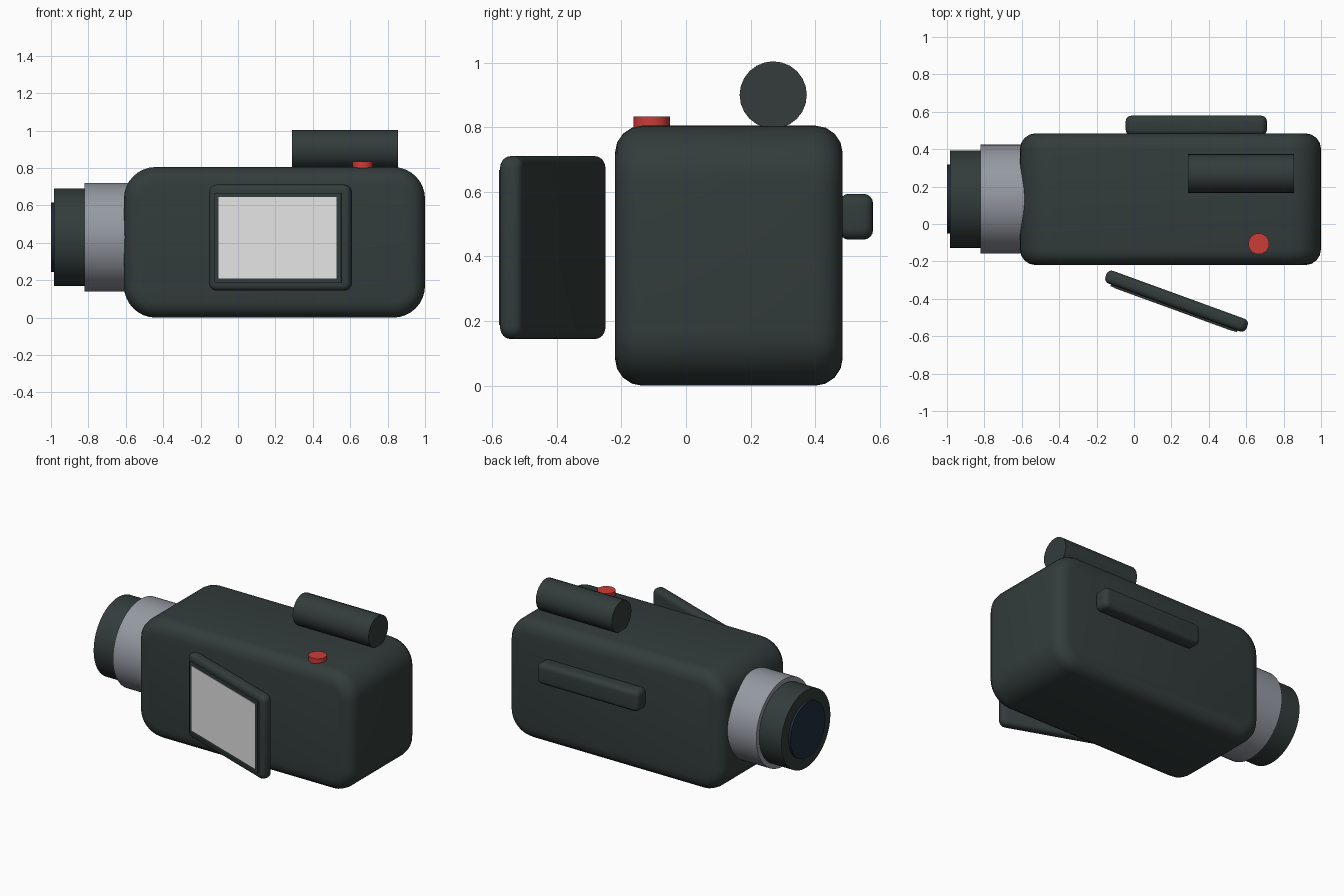
import bpy, bmesh, math
from mathutils import Matrix, Vector

if "Cube" in bpy.data.objects:
    bpy.data.objects.remove(bpy.data.objects["Cube"])


def material(name, rgb):
    m = bpy.data.materials.new(name)
    m.diffuse_color = (*rgb, 1.0)
    m.use_nodes = True
    m.node_tree.nodes["Principled BSDF"].inputs["Base Color"].default_value = m.diffuse_color
    return m


BLACK = material("dark casing", (0.033, 0.046, 0.044))
SILVER = material("silver ring", (0.30, 0.32, 0.36))
RED = material("red button", (0.60, 0.045, 0.037))
GLASS = material("lens glass", (0.014, 0.026, 0.050))
GREY = material("screen grey", (0.78, 0.78, 0.78))


def finish(name, bm, mat, matrix=Matrix()):
    bmesh.ops.recalc_face_normals(bm, faces=bm.faces[:])
    me = bpy.data.meshes.new(name)
    bm.to_mesh(me)
    bm.free()
    me.transform(matrix)
    me.materials.append(mat)
    ob = bpy.data.objects.new(name, me)
    bpy.context.collection.objects.link(ob)
    bpy.ops.object.select_all(action='DESELECT')
    ob.select_set(True)
    bpy.context.view_layer.objects.active = ob
    bpy.ops.object.shade_smooth_by_angle(angle=math.radians(35))
    return ob


def box(name, size, center, mat, corner=0.0, rim=0.0, segs=(8, 4), angle=0.0):
    """Box whose outline (seen along y) has rounded corners, then rounded rims."""
    bm = bmesh.new()
    bmesh.ops.create_cube(bm, size=1, matrix=Matrix.Diagonal((*size, 1)))
    if corner:
        edges = [e for e in bm.edges
                 if abs((e.verts[0].co - e.verts[1].co).normalized().y) > 0.9]
        bmesh.ops.bevel(bm, geom=edges, offset=corner, segments=segs[0],
                        profile=0.5, affect='EDGES')
    if rim:
        bm.normal_update()
        caps = [f for f in bm.faces if abs(f.normal.y) > 0.9]
        edges = list({e for f in caps for e in f.edges})
        bmesh.ops.bevel(bm, geom=edges, offset=rim, segments=segs[1],
                        profile=0.5, affect='EDGES')
    m = Matrix.Translation(center) @ Matrix.Rotation(angle, 4, 'Z')
    return finish(name, bm, mat, m)


def cylinder(name, p0, p1, radius, mat, sides=64):
    p0, p1 = Vector(p0), Vector(p1)
    axis = p1 - p0
    bm = bmesh.new()
    bmesh.ops.create_cone(bm, cap_ends=True, segments=sides, radius1=radius,
                          radius2=radius, depth=axis.length)
    m = Matrix.Translation((p0 + p1) / 2) @ axis.to_track_quat('Z', 'Y').to_matrix().to_4x4()
    return finish(name, bm, mat, m)


# Main casing
box("camera_body", (1.61, 0.705, 0.805), (0.195, 0.1325, 0.4025), BLACK,
    corner=0.17, rim=0.085)

# Lens, stepped along -x
LY, LZ = 0.133, 0.43
for name, x0, x1, r, mat in (("lens_ring", -0.82, -0.45, 0.291, SILVER),
                             ("lens_hood", -0.985, -0.80, 0.26, BLACK),
                             ("lens_glass", -1.0, -0.97, 0.185, GLASS)):
    cylinder(name, (x0, LY, LZ), (x1, LY, LZ), r, mat)

# Viewfinder tube and record button on top
cylinder("viewfinder", (0.29, 0.27, 0.90), (0.855, 0.27, 0.90), 0.104, BLACK, 24)
cylinder("record_button", (0.667, -0.106, 0.78), (0.667, -0.106, 0.834), 0.056, RED, 24)

# Hand grip on the back
box("hand_grip", (0.755, 0.105, 0.142), (0.333, 0.5265, 0.523), BLACK,
    corner=0.035, rim=0.03, segs=(5, 4))

# Swung-out screen panel, with bezel and display plates on its front
TILT = math.radians(-20)
hub = Vector((0.2275, -0.4125, 0.4275))
out = Matrix.Rotation(TILT, 3, 'Z') @ Vector((0, -1, 0))
box("screen_panel", (0.803, 0.072, 0.566), hub, BLACK,
    corner=0.04, rim=0.028, segs=(5, 4), angle=TILT)
box("screen_bezel", (0.72, 0.02, 0.48), hub + out * 0.036, BLACK, angle=TILT)
box("screen_display", (0.672, 0.008, 0.436), hub + out * 0.0445, GREY, angle=TILT)
